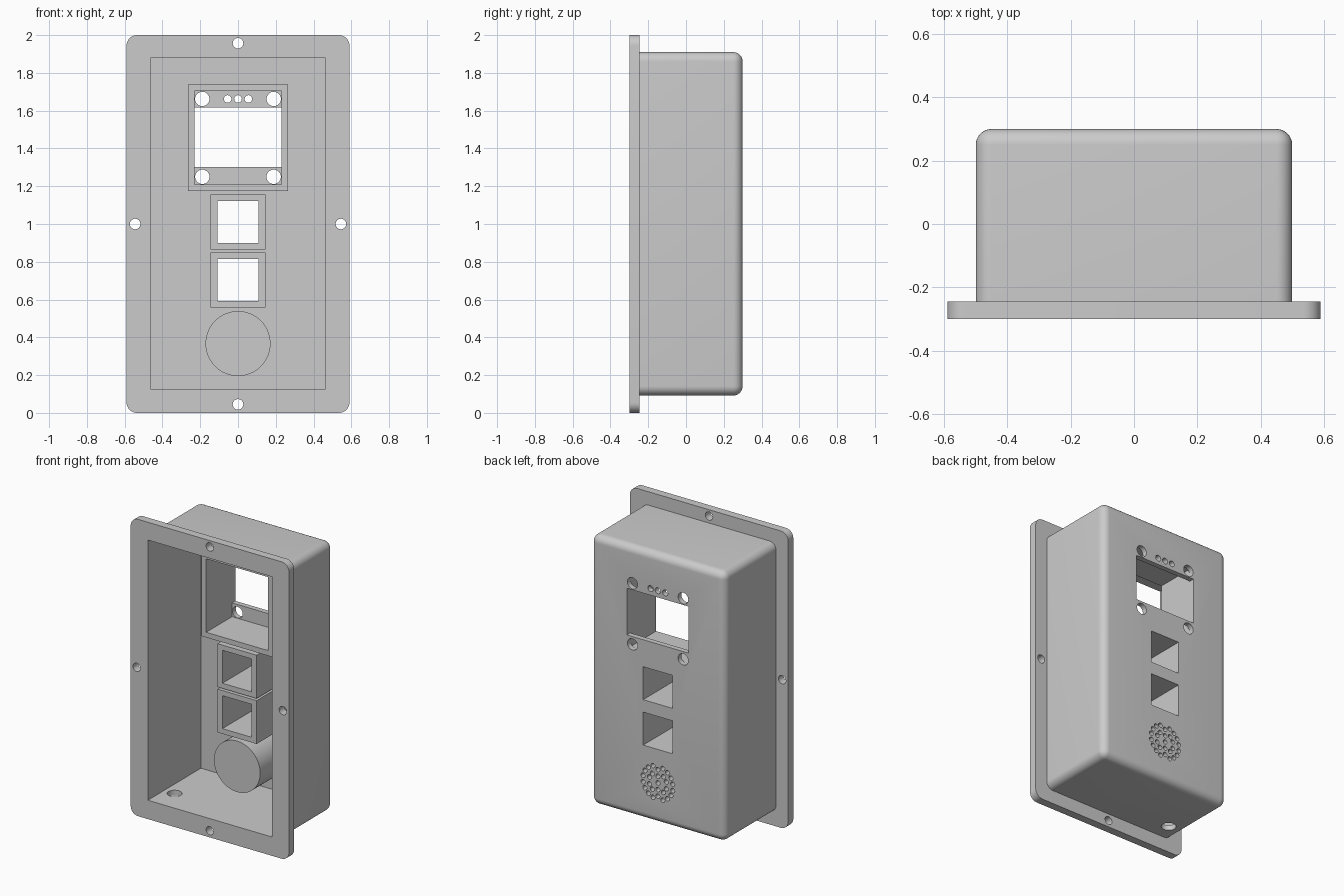
import bpy, bmesh, math

if "Cube" in bpy.data.objects:
    bpy.data.objects.remove(bpy.data.objects["Cube"])

grey = bpy.data.materials.new("plain_grey")
grey.diffuse_color = (0.6, 0.6, 0.6, 1)
grey.use_nodes = True
grey.node_tree.nodes["Principled BSDF"].inputs["Base Color"].default_value = grey.diffuse_color

FRONT, BACK, FLOOR, RIM = -0.30, 0.30, 0.265, -0.01   # y stations


def finish(name, bm):
    bmesh.ops.recalc_face_normals(bm, faces=bm.faces)
    me = bpy.data.meshes.new(name)
    bm.to_mesh(me)
    bm.free()
    ob = bpy.data.objects.new(name, me)
    bpy.context.collection.objects.link(ob)
    me.materials.append(grey)
    return ob


def add_box(bm, x, y, z):
    """Box from (min, max) ranges."""
    v = bmesh.ops.create_cube(bm, size=1)["verts"]
    for p in v:
        for i, r in enumerate((x, y, z)):
            p.co[i] = r[0] if p.co[i] < 0 else r[1]


def add_cyl(bm, x, z, r, y, n=32):
    """Cylinder along y."""
    v = bmesh.ops.create_cone(bm, segments=n, radius1=r, radius2=r,
                              depth=y[1] - y[0], cap_ends=True)["verts"]
    for p in v:
        a, b, c = p.co
        p.co = (x + a, (y[0] + y[1]) / 2 + c, z + b)


def rounded_box(name, x, y, z, radius, back_too):
    bm = bmesh.new()
    add_box(bm, x, y, z)

    def pick(e):
        a, b = (v.co for v in e.verts)
        along_y = abs(a.y - b.y) > 1e-4
        return along_y or (back_too and a.y > y[1] - 1e-4)

    bmesh.ops.bevel(bm, geom=[e for e in bm.edges if pick(e)], offset=radius,
                    segments=8, profile=0.5, affect='EDGES')
    return finish(name, bm)


def combine(target, tool, op):
    m = target.modifiers.new(tool.name, 'BOOLEAN')
    m.object, m.operation, m.solver = tool, op, 'EXACT'
    bpy.context.view_layer.objects.active = target
    bpy.ops.object.modifier_apply(modifier=m.name)
    bpy.data.objects.remove(tool)


# Mounting flange and the deep rounded body
housing = rounded_box("housing", (-0.59, 0.59), (FRONT, -0.245), (0, 2), 0.055, False)
body = rounded_box("body", (-0.5, 0.5), (-0.27, BACK), (0.092, 1.91), 0.05, True)
combine(housing, body, 'UNION')

# Cavity open to the front
bm = bmesh.new()
add_box(bm, (-0.462, 0.462), (FRONT - 0.1, FLOOR), (0.127, 1.88))
combine(housing, finish("cavity", bm), 'DIFFERENCE')

# Raised collars inside: screen, two buttons, speaker
bm = bmesh.new()
Y = (RIM, FLOOR + 0.015)
add_box(bm, (-0.264, 0.264), Y, (1.175, 1.738))
for z in (1.01, 0.704):
    add_box(bm, (-0.146, 0.146), Y, (z - 0.146, z + 0.146))
add_cyl(bm, 0, 0.367, 0.172, Y, 64)
combine(housing, finish("collars", bm), 'UNION')

# Pockets: screen and speaker stop at the back wall, buttons go through
bm = bmesh.new()
add_box(bm, (-0.23, 0.23), (RIM - 0.1, FLOOR), (1.21, 1.705))
for z in (1.01, 0.704):
    add_box(bm, (-0.109, 0.109), (RIM - 0.1, BACK + 0.1), (z - 0.111, z + 0.111))
add_cyl(bm, 0, 0.367, 0.138, (RIM - 0.1, FLOOR), 64)
combine(housing, finish("pockets", bm), 'DIFFERENCE')

# Openings through the back wall
bm = bmesh.new()
W = (FLOOR - 0.03, BACK + 0.1)
add_box(bm, (-0.23, 0.23), W, (1.303, 1.617))
for x in (-0.189, 0.189):
    for z in (1.25, 1.662):
        add_cyl(bm, x, z, 0.038, W)
for x in (-0.055, 0, 0.055):
    add_cyl(bm, x, 1.662, 0.02, W, 24)

# Speaker grille: two mirrored rings and a centre column
grille = [(0, dz) for dz in (-0.09, -0.045, 0, 0.045, 0.09)]
for r, angles in ((0.113, (11, 31, 51, 71)), (0.067, (20, 52))):
    for a in map(math.radians, angles):
        grille += [(sx * r * math.cos(a), sz * r * math.sin(a))
                   for sx in (-1, 1) for sz in (-1, 1)]
for x, z in grille:
    add_cyl(bm, x, 0.367 + z, 0.0155, W, 16)

# Screw holes in the flange
for x, z in ((0, 1.957), (0, 0.045), (-0.545, 1), (0.545, 1)):
    add_cyl(bm, x, z, 0.028, (FRONT - 0.1, -0.2))

# Cable hole in the bottom wall
v = bmesh.ops.create_cone(bm, segments=32, radius1=0.046, radius2=0.046,
                          depth=0.2, cap_ends=True)["verts"]
bmesh.ops.translate(bm, verts=v, vec=(-0.385, -0.125, 0.11))
combine(housing, finish("holes", bm), 'DIFFERENCE')

# Smooth the rounded edges, keep the rest sharp
bpy.ops.object.select_all(action='DESELECT')
housing.select_set(True)
bpy.context.view_layer.objects.active = housing
bpy.ops.object.shade_smooth_by_angle(angle=math.radians(30))
